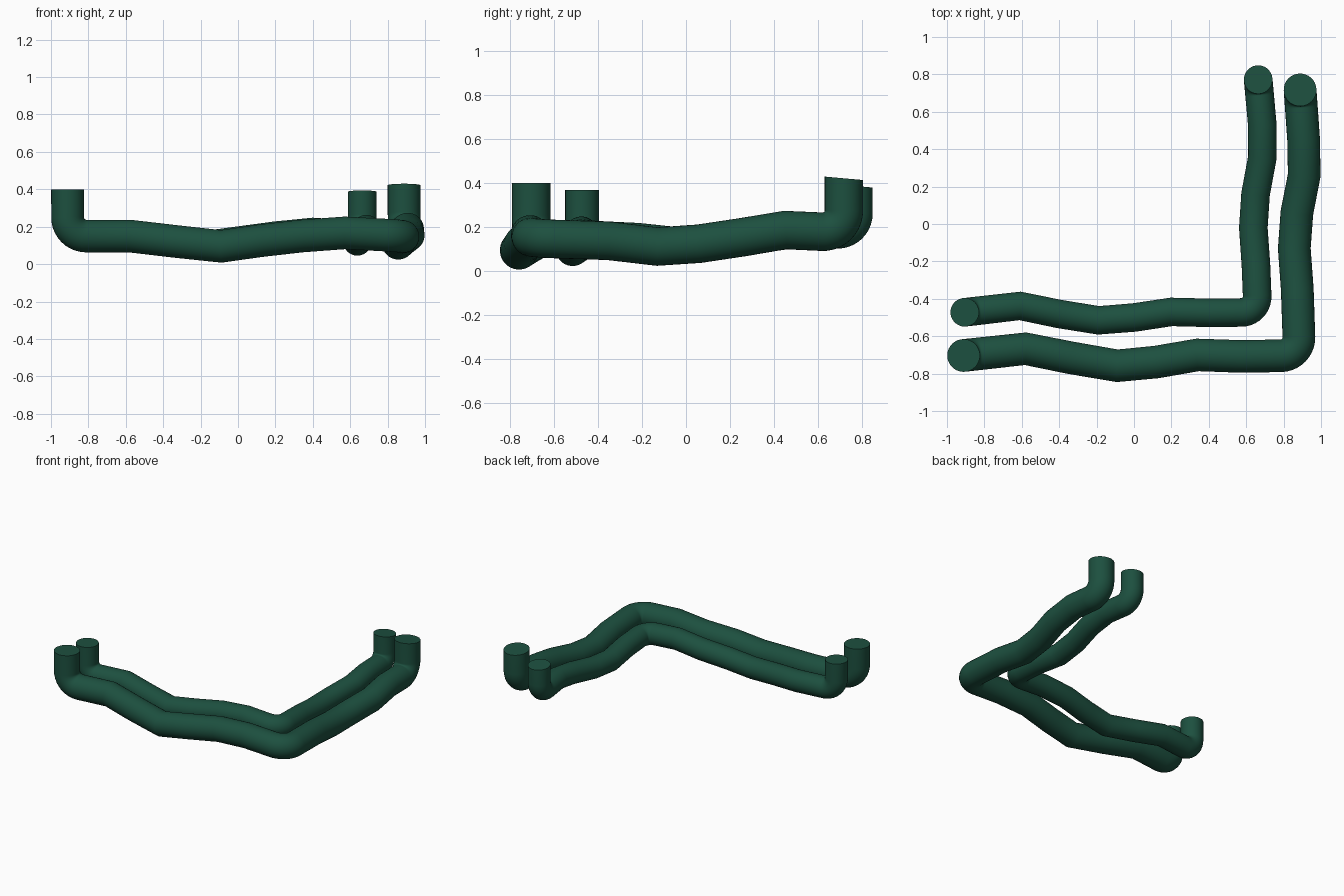
import bpy
from mathutils import Vector

if "Cube" in bpy.data.objects:
    bpy.data.objects.remove(bpy.data.objects["Cube"])

mat = bpy.data.materials.new("green_rubber")
mat.diffuse_color = (0.012, 0.08, 0.05, 1)
mat.use_nodes = True
mat.node_tree.nodes["Principled BSDF"].inputs["Base Color"].default_value = mat.diffuse_color


def fillet(points, bends, steps=10):
    """Round the listed corners {index: radius} of a path."""
    pts = [Vector(p) for p in points]
    out = []
    for i, p in enumerate(pts):
        if i not in bends:
            out.append(p)
            continue
        u = (pts[i - 1] - p).normalized()
        v = (pts[i + 1] - p).normalized()
        half = u.angle(v) / 2
        r = bends[i]
        centre = p + (u + v).normalized() * r
        a = p + u * r
        b = p + v * r
        # true arc between the two tangent points
        import math
        rad = r * math.tan(half)
        centre = p + (u + v).normalized() * (r / math.cos(half))
        for k in range(steps + 1):
            d = (a - centre).normalized().slerp((b - centre).normalized(), k / steps)
            out.append(centre + d * rad)
    return out


def hose(name, points, radius, bends, tilt):
    path = fillet(points, bends)
    cu = bpy.data.curves.new(name, 'CURVE')
    cu.dimensions = '3D'
    cu.bevel_depth = radius
    cu.bevel_resolution = 14
    cu.use_fill_caps = True
    sp = cu.splines.new('POLY')
    sp.points.add(len(path) - 1)
    for q, p in zip(sp.points, path):
        q.co = (*p, 1)
    ob = bpy.data.objects.new(name, cu)
    bpy.context.collection.objects.link(ob)
    bpy.ops.object.select_all(action='DESELECT')
    bpy.context.view_layer.objects.active = ob
    ob.select_set(True)
    bpy.ops.object.convert(target='MESH')
    ob = bpy.context.view_layer.objects.active
    # slightly slanted cut on the rear end
    end = path[-1]
    for v in ob.data.vertices:
        if v.co.y > 0.5 and abs(v.co.z - end.z) < 0.01:
            v.co.z -= tilt * (v.co.y - end.y)
    ob.data.materials.clear()
    ob.data.materials.append(mat)
    bpy.ops.object.shade_smooth_by_angle()


# outer hose
hose("outer_hose", [
    (-0.911, -0.703, 0.40), (-0.911, -0.703, 0.15),
    (-0.58, -0.667, 0.15), (-0.34, -0.715, 0.122), (-0.09, -0.758, 0.095),
    (0.12, -0.738, 0.125), (0.34, -0.70, 0.15), (0.57, -0.708, 0.167),
    (0.885, -0.703, 0.15),
    (0.873, -0.35, 0.138), (0.857, -0.13, 0.112), (0.871, 0.06, 0.125),
    (0.91, 0.26, 0.155), (0.907, 0.45, 0.187), (0.888, 0.717, 0.175),
    (0.888, 0.717, 0.422)],
    0.0875, {1: 0.1, 8: 0.1, 14: 0.1}, 0.09)

# inner hose
hose("inner_hose", [
    (-0.905, -0.472, 0.37), (-0.905, -0.472, 0.145),
    (-0.61, -0.438, 0.145), (-0.40, -0.481, 0.122), (-0.19, -0.515, 0.10),
    (0.0, -0.50, 0.125), (0.20, -0.47, 0.152), (0.40, -0.475, 0.172),
    (0.662, -0.472, 0.155),
    (0.652, -0.22, 0.143), (0.638, -0.02, 0.122), (0.650, 0.16, 0.135),
    (0.687, 0.36, 0.162), (0.686, 0.53, 0.187), (0.664, 0.772, 0.175),
    (0.664, 0.772, 0.387)],
    0.0765, {1: 0.088, 8: 0.088, 14: 0.088}, 0.09)
